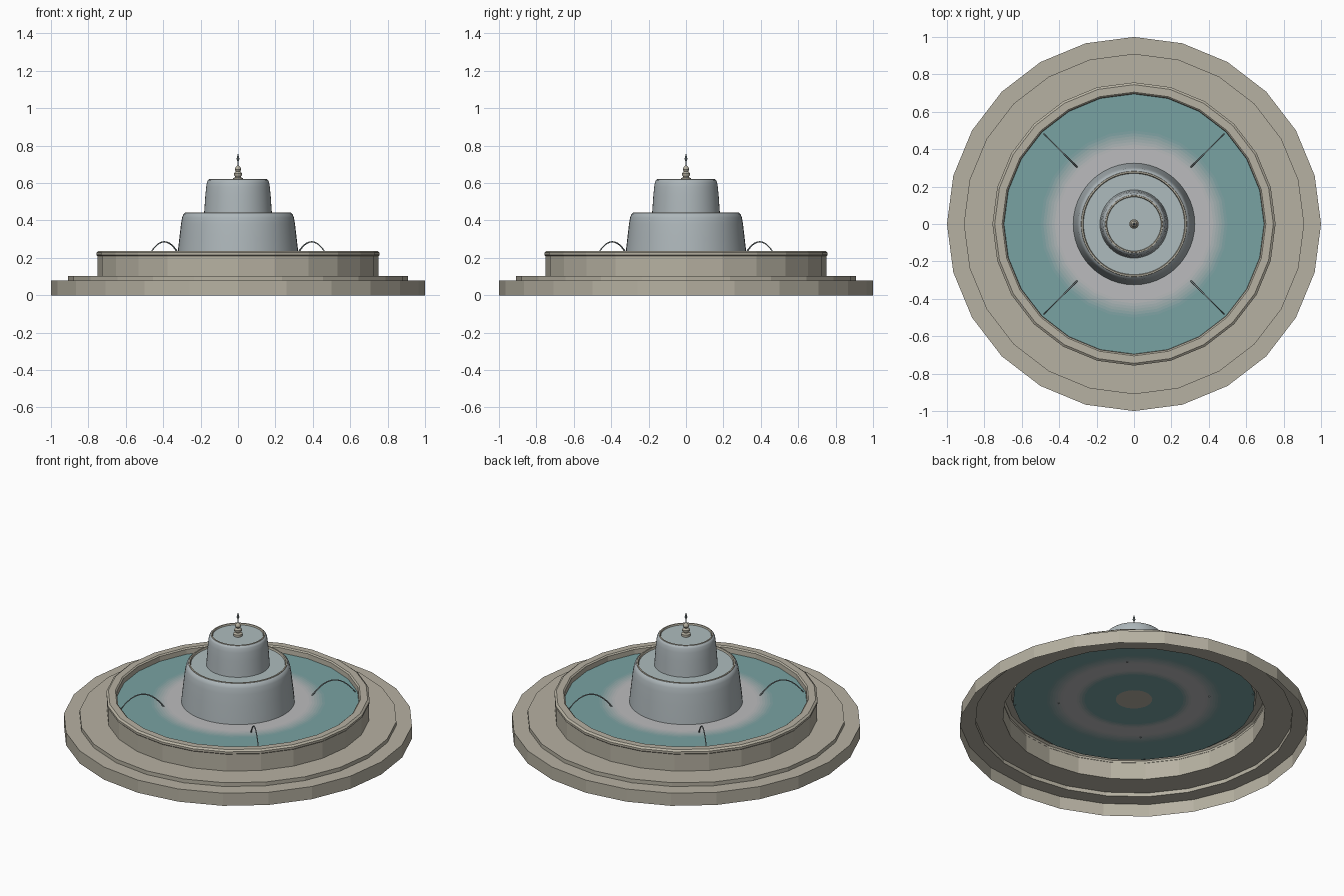
import bpy, bmesh, math
from math import sin, cos, pi

if "Cube" in bpy.data.objects:
    bpy.data.objects.remove(bpy.data.objects["Cube"])


def material(name, rgb):
    m = bpy.data.materials.new(name)
    m.diffuse_color = (*rgb, 1)
    m.use_nodes = True
    m.node_tree.nodes["Principled BSDF"].inputs["Base Color"].default_value = m.diffuse_color
    return m


STONE = material("stone", (0.47, 0.44, 0.36))
FALL = material("falling_water", (0.42, 0.47, 0.49))
POOL = material("bowl_water", (0.42, 0.50, 0.51))
JET = material("jet_water", (0.25, 0.30, 0.31))
TEAL, FOAM = (0.19, 0.36, 0.36), (0.50, 0.50, 0.51)


def lathe(name, profile, sides, mats, smooth=False):
    """Spin an (r, z) profile around z; mats is one material or one per band."""
    bm = bmesh.new()
    rings = []
    for r, z in profile:
        if r == 0:
            rings.append([bm.verts.new((0, 0, z))] * sides)
        else:
            rings.append([bm.verts.new((r * cos(2 * pi * i / sides), r * sin(2 * pi * i / sides), z))
                          for i in range(sides)])
    for k in range(len(rings) - 1):
        a, b = rings[k], rings[k + 1]
        for i in range(sides):
            j = (i + 1) % sides
            corners = list(dict.fromkeys((a[i], a[j], b[j], b[i])))
            f = bm.faces.new(corners)
            f.material_index = k if isinstance(mats, list) else 0
    me = bpy.data.meshes.new(name)
    bm.to_mesh(me)
    bm.free()
    ob = bpy.data.objects.new(name, me)
    bpy.context.collection.objects.link(ob)
    for m in (mats if isinstance(mats, list) else [mats]):
        me.materials.append(m)
    if smooth:
        bpy.ops.object.select_all(action='DESELECT')
        ob.select_set(True)
        bpy.context.view_layer.objects.active = ob
        bpy.ops.object.shade_smooth_by_angle(angle=math.radians(40))
    return ob


# Stepped plinth and basin wall: an open shell, hollow underneath
lathe("basin", [(1, 0), (1, .08), (.91, .08), (.91, .104), (.752, .104), (.752, .21),
                (.757, .215), (.757, .228), (.745, .237), (.705, .237),
                (.697, .23), (.695, .20)], 24, STONE)

# Pool surface, with a foam ring fading into the open water
radii = [.695, .50, .485, .47, .455, .44, .425, .41, .33, .315, .30, .285, .105]
bands = []
for outer, inner in zip(radii, radii[1:]):
    r = (outer + inner) / 2
    t = max(0, min(1, (.50 - r) / .09, (r - .28) / .05))
    bands.append(material("pool_band", [a + (b - a) * t for a, b in zip(TEAL, FOAM)]))
lathe("pool_water", [(r, .20) for r in radii], 24, bands)

# Pedestal column hidden inside the falling water
lathe("pedestal", [(0, .20), (.105, .20), (.105, .23), (.07, .27), (.07, .36), (.05, .45),
                   (.05, .55)], 24, STONE, True)

# Two tiers: stone bowl, water inside it, curtain of water falling over its rim
lathe("lower_bowl", [(.07, .35), (.17, .37), (.25, .40), (.284, .436), (.282, .443),
                     (.274, .443), (.268, .425)], 48, STONE, True)
lathe("lower_bowl_water", [(.272, .432), (0, .432)], 48, POOL)
lathe("lower_curtain", [(.325, .20), (.32, .25), (.313, .31), (.305, .38), (.299, .415),
                        (.292, .434), (.283, .440)], 48, FALL, True)

lathe("upper_bowl", [(.05, .54), (.10, .56), (.14, .59), (.156, .614), (.154, .621),
                     (.147, .621), (.142, .605)], 48, STONE, True)
lathe("upper_bowl_water", [(.146, .612), (0, .612)], 48, POOL)
lathe("upper_curtain", [(.182, .432), (.179, .47), (.175, .53), (.170, .58), (.166, .605),
                        (.161, .615), (.154, .619)], 48, FALL, True)

# Finial and the small spout above it
lathe("finial", [(.026, .61), (.026, .626), (.014, .632), (.022, .643), (.022, .652),
                 (.012, .662), (.017, .672), (.014, .682), (.006, .692), (0, .694)], 16, STONE, True)
lathe("spout", [(.003, .69), (.003, .715), (.008, .728), (.005, .742), (0, .76)], 8, JET, True)

# Four jets arcing outward on the diagonals
for n in range(4):
    a = pi / 4 + n * pi / 2
    cu = bpy.data.curves.new("jet", 'CURVE')
    cu.dimensions = '3D'
    cu.bevel_depth = .004
    cu.bevel_resolution = 1
    cu.use_fill_caps = True
    sp = cu.splines.new('POLY')
    steps = 14
    sp.points.add(steps)
    for i in range(steps + 1):
        t = i / steps
        r = .43 + .255 * t
        z = .196 + .09 * 4 * t * (1 - t)
        sp.points[i].co = (r * cos(a), r * sin(a), z, 1)
        sp.points[i].radius = 1.1 - .4 * t
    cu.materials.append(JET)
    ob = bpy.data.objects.new("water_jet_%d" % (n + 1), cu)
    bpy.context.collection.objects.link(ob)
